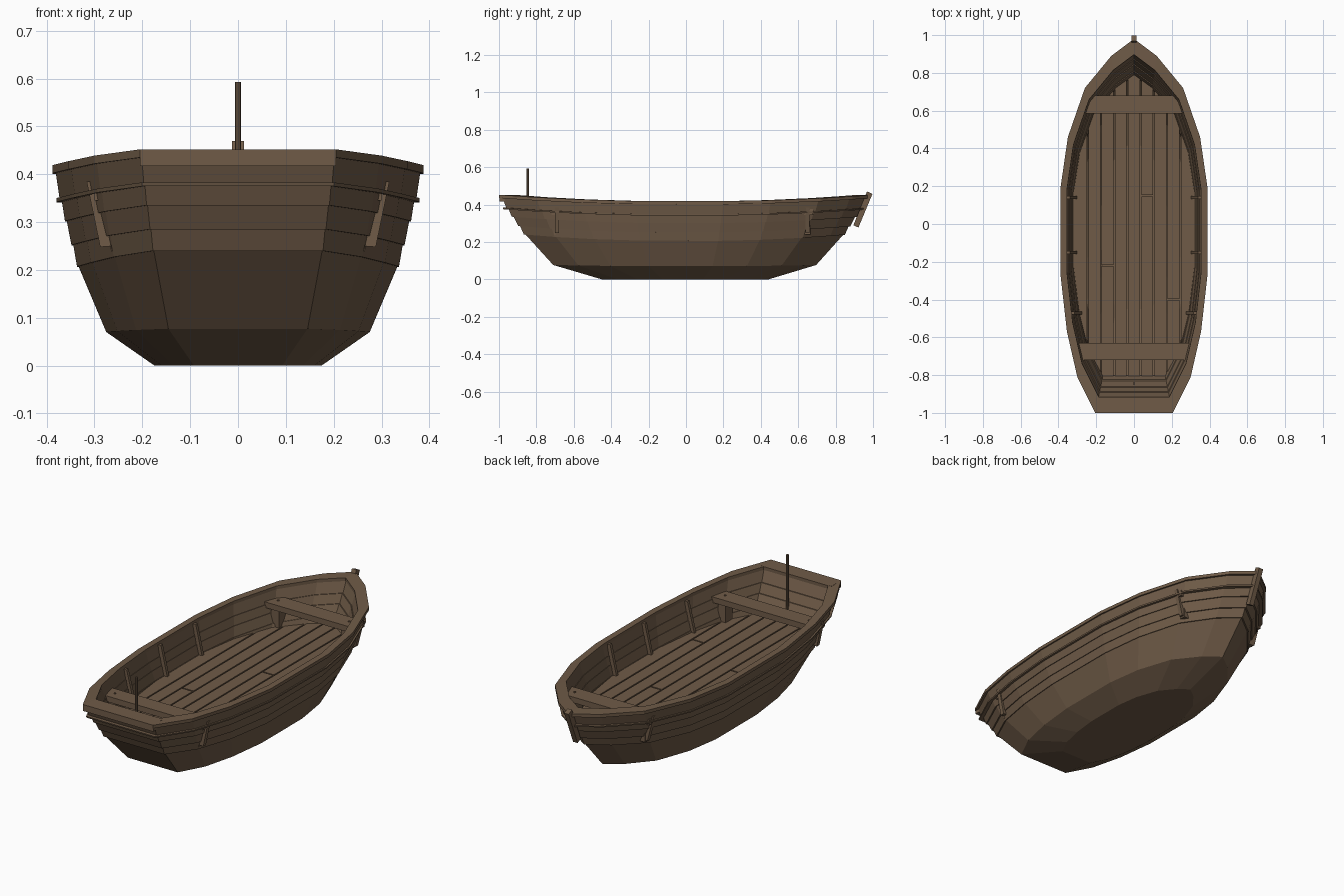
import bpy, bmesh
from mathutils import Vector

cube = bpy.data.objects.get("Cube")
if cube:
    bpy.data.objects.remove(cube, do_unlink=True)

wood = bpy.data.materials.new("brown_wood")
wood.use_nodes = True
WOOD_COLOUR = (0.16, 0.105, 0.064, 1)
wood.diffuse_color = WOOD_COLOUR
wood.node_tree.nodes["Principled BSDF"].inputs["Base Color"].default_value = WOOD_COLOUR

# Half plan of the hull at the rail, bow to stern
HALF_PLAN = [(0, .98), (.12, .89), (.26, .72), (.35, .46), (.388, .2),
             (.388, -.28), (.355, -.57), (.3, -.81), (.205, -1)]
PLAN = HALF_PLAN + [(-x, y) for x, y in reversed(HALF_PLAN[1:])]
SHEER = .035
FLOOR_Z = .25


def finish(name, bm):
    bmesh.ops.recalc_face_normals(bm, faces=bm.faces[:])
    mesh = bpy.data.meshes.new(name)
    bm.to_mesh(mesh)
    bm.free()
    mesh.materials.append(wood)
    obj = bpy.data.objects.new(name, mesh)
    bpy.context.collection.objects.link(obj)
    return obj


def ring(bm, z, scale, lift=1):
    """Plan outline scaled in, raised towards both ends."""
    return [bm.verts.new((x * scale, y * scale, z + lift * SHEER * abs(y) ** 2.2))
            for x, y in PLAN]


def loft(name, profile, closed=True, cap=False):
    bm = bmesh.new()
    rings = [ring(bm, *level) for level in profile]
    pairs = list(zip(rings, rings[1:]))
    if closed:
        pairs.append((rings[-1], rings[0]))
    n = len(PLAN)
    for a, b in pairs:
        for i in range(n):
            j = (i + 1) % n
            bm.faces.new((a[i], a[j], b[j], b[i]))
    if cap:
        bm.faces.new(rings[0])
    return finish(name, bm)


def prism(name, section, axis, start, end):
    """Extrude a section of (y, z) along x, or of (x, z) along y."""
    bm = bmesh.new()

    def place(d, p):
        return (d, p[0], p[1]) if axis == "x" else (p[0], d, p[1])
    a = [bm.verts.new(place(start, p)) for p in section]
    b = [bm.verts.new(place(end, p)) for p in section]
    bm.faces.new(a)
    bm.faces.new(b)
    for i in range(len(a)):
        j = (i + 1) % len(a)
        bm.faces.new((a[i], a[j], b[j], b[i]))
    return finish(name, bm)


def box(name, x0, x1, y0, y1, z0, z1):
    return prism(name, [(x0, z0), (x1, z0), (x1, z1), (x0, z1)], "y", y0, y1)


def cylinder(name, radius, location, height, sides=8):
    bm = bmesh.new()
    bmesh.ops.create_cone(bm, cap_ends=True, segments=sides, radius1=radius,
                          radius2=radius, depth=height)
    obj = finish(name, bm)
    obj.location = location
    return obj


def half_width(y, scale):
    """Half width of the scaled plan at y."""
    y /= scale
    for (xa, ya), (xb, yb) in zip(HALF_PLAN, HALF_PLAN[1:]):
        if yb <= y <= ya:
            return scale * (xa + (xb - xa) * (ya - y) / (ya - yb))
    return 0


# Lower hull
loft("lower_hull", [(0, .45, 0), (.07, .71, .2), (.207, .86)], closed=False, cap=True)

# Overlapping side strakes
LEVELS = [(.205, .86), (.25, .89), (.3, .925), (.345, .953), (.402, .985)]
for (z0, s0), (z1, s1) in zip(LEVELS, LEVELS[1:]):
    loft("side_strake", [(z0, s0 + .007), (z1, s1 - .003),
                         (z1, s1 - .066), (z0, s0 - .06)])

# Rubbing strip and rail
loft("rubbing_strip", [(.34, .94), (.34, .977), (.348, .979), (.348, .94)])
loft("rail", [(.4, 1), (.417, 1), (.417, .915), (.4, .915)])
box("transom_rail", -.205, .205, -.998, -.92, .417, .4515)

# Floor planks, split along and across with narrow gaps
bm = bmesh.new()
bm.faces.new([bm.verts.new((x * .84, y * .84, FLOOR_Z)) for x, y in PLAN])
GAP = .0035


def cut(bm, faces, point, normal):
    edges = {e for f in faces for e in f.edges}
    verts = {v for f in faces for v in f.verts}
    bmesh.ops.bisect_plane(bm, geom=list(faces) + list(edges) + list(verts),
                           plane_co=point, plane_no=normal)


def remove_strip(bm, axis, at, low=-1, high=1):
    bad = [f for f in bm.faces if abs(f.calc_center_median()[axis] - at) < GAP
           and low < f.calc_center_median().x < high]
    bmesh.ops.delete(bm, geom=bad, context="FACES")


SEAMS = [-.245 + .07 * i for i in range(8)]
for seam in SEAMS:
    for side in (-GAP, GAP):
        cut(bm, bm.faces[:], (seam + side, 0, 0), (1, 0, 0))
    remove_strip(bm, 0, seam)
for x, y in [(.07, .15), (-.14, -.22), (.21, -.4)]:
    for side in (-GAP, GAP):
        plank = [f for f in bm.faces if abs(f.calc_center_median().x - x) < .03]
        cut(bm, plank, (0, y + side, 0), (0, 1, 0))
    remove_strip(bm, 1, y, x - .03, x + .03)
made = bmesh.ops.extrude_face_region(bm, geom=bm.faces[:])
bmesh.ops.translate(bm, vec=Vector((0, 0, -.02)),
                    verts=[v for v in made["geom"] if isinstance(v, bmesh.types.BMVert)])
finish("floor_planks", bm)

# Seats with legs and pegs
for name, half, y0, y1 in [("stern_seat", .3, -.72, -.63), ("bow_seat", .262, .585, .68)]:
    box(name, -half, half, y0, y1, .345, .375)
    for side in (-1, 1):
        xs = sorted((side * (half - .08), side * (half - .035)))
        box(name + "_leg", xs[0], xs[1], y0 + .015, y1 - .015, FLOOR_Z - .01, .35)
        cylinder(name + "_peg", .006, (side * (half - .055), (y0 + y1) / 2, .375), .008)

for side in (-1, 1):
    # Inner ribs
    for y in (.14, -.15, -.47):
        low, high = half_width(y, .825), half_width(y, .92)
        section = [(low + .01, FLOOR_Z), (low - .018, FLOOR_Z),
                   (high - .018, .405), (high + .01, .405)]
        prism("rib", [(side * x, z) for x, z in section], "y", y - .008, y + .008)
    # Tapered outer cleats
    for y in (-.69, .65):
        low, high = half_width(y, .89), half_width(y, .965)
        section = [(low - .012, .25), (low + .014, .248), (high + .006, .385), (high - .012, .385)]
        prism("outer_cleat", [(side * x, z) for x, z in section], "y", y - .011, y + .011)

# Stem post at the bow and pole at the stern
prism("stem_post", [(.968, .47), (.997, .457), (.922, .277), (.895, .289)], "x", -.013, .013)
cylinder("stern_pole", .0065, (0, -.845, .44), .305)
